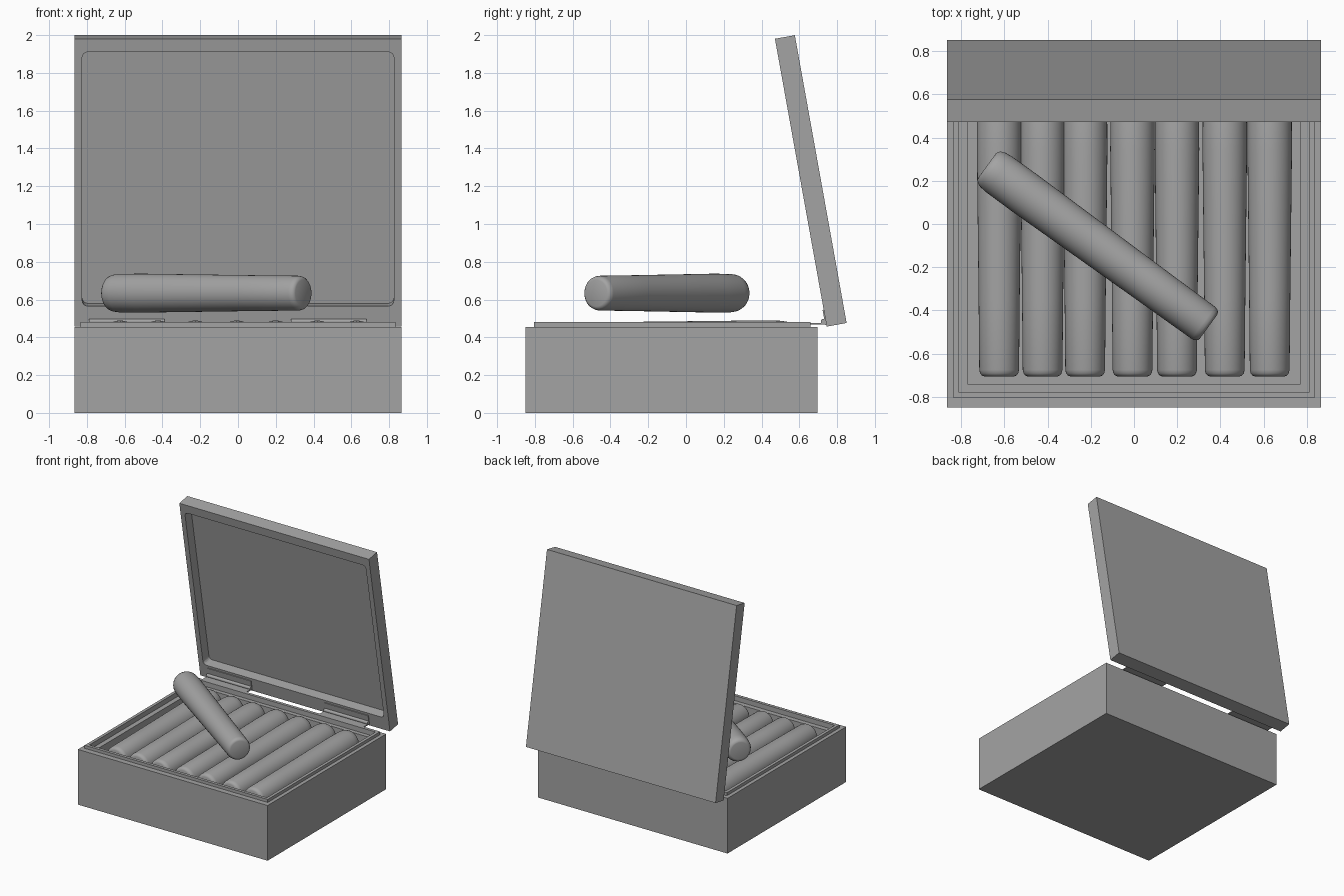
import bpy, bmesh, math
from mathutils import Matrix, Vector

if "Cube" in bpy.data.objects:
    bpy.data.objects.remove(bpy.data.objects["Cube"])

GREY = (0.37, 0.37, 0.37, 1)
mat = bpy.data.materials.new("plain grey")
mat.use_nodes = True
mat.diffuse_color = GREY
mat.node_tree.nodes["Principled BSDF"].inputs["Base Color"].default_value = GREY


def finish(bm, name, matrix=Matrix(), smooth=False):
    bmesh.ops.remove_doubles(bm, verts=bm.verts, dist=0.0005)
    bmesh.ops.recalc_face_normals(bm, faces=bm.faces)
    mesh = bpy.data.meshes.new(name)
    bm.to_mesh(mesh)
    bm.free()
    mesh.materials.append(mat)
    obj = bpy.data.objects.new(name, mesh)
    bpy.context.collection.objects.link(obj)
    obj.matrix_world = matrix
    if smooth:
        bpy.ops.object.select_all(action='DESELECT')
        obj.select_set(True)
        bpy.context.view_layer.objects.active = obj
        bpy.ops.object.shade_smooth_by_angle(angle=math.radians(35))
    return obj


def loft(loops):
    """Join closed loops of points in order and cap both ends."""
    bm = bmesh.new()
    rings = [[bm.verts.new(p) for p in loop] for loop in loops]
    for a, b in zip(rings, rings[1:]):
        for i in range(len(a)):
            j = (i + 1) % len(a)
            bm.faces.new((a[i], a[j], b[j], b[i]))
    bm.faces.new(rings[0])
    bm.faces.new(rings[-1])
    return bm


def rect(hx, y0, y1, z, r=0, n=5):
    """Rectangle loop with corner radius r."""
    pts = []
    corners = [(hx - r, y1 - r), (r - hx, y1 - r), (r - hx, y0 + r), (hx - r, y0 + r)]
    for k, (cx, cy) in enumerate(corners):
        for i in range(n):
            a = math.pi / 2 * (k + i / (n - 1))
            pts.append((cx + r * math.cos(a), cy + r * math.sin(a), z))
    return pts


def box(name, x0, x1, y0, y1, z0, z1, matrix=Matrix()):
    move = Matrix.Translation(((x0 + x1) / 2, 0, 0))
    hx = (x1 - x0) / 2
    return finish(loft([rect(hx, y0, y1, z0), rect(hx, y0, y1, z1)]), name, matrix @ move)


# Case body: outer wall, raised lip, stepped lining and floor
finish(loft([
    rect(0.865, -0.85, 0.695, 0),
    rect(0.865, -0.85, 0.695, 0.455),
    rect(0.835, -0.805, 0.66, 0.455),
    rect(0.835, -0.805, 0.66, 0.48),
    rect(0.81, -0.78, 0.635, 0.48),
    rect(0.81, -0.78, 0.635, 0.44),
    rect(0.77, -0.74, 0.6, 0.44),
    rect(0.77, -0.74, 0.6, 0.28),
]), "case_body")

# Open lid with a round-cornered recess
lid_frame = Matrix.Translation((0, 0.745, 0.457)) @ Matrix.Rotation(math.radians(100.2), 4, 'X')
finish(loft([
    rect(0.865, 0, 1.548, -0.107),
    rect(0.865, 0, 1.548, 0),
    rect(0.825, 0.11, 1.477, 0, 0.03),
    rect(0.825, 0.11, 1.477, -0.08, 0.03),
]), "lid", lid_frame)


# Rolls: turned profile (distance along the axis, radius)
PROFILE = [(0, 0.07), (0.004, 0.08), (0.014, 0.088), (0.03, 0.092), (0.35, 0.095),
           (0.7, 0.099), (1.05, 0.103), (1.2, 0.102), (1.235, 0.098),
           (1.255, 0.09), (1.265, 0.078), (1.267, 0.07)]


def roll(name, foot, direction, sides=40):
    turn = [2 * math.pi * i / sides for i in range(sides)]
    bm = loft([[(r * math.cos(a), r * math.sin(a), t) for a in turn] for t, r in PROFILE])
    aim = Vector(direction).to_track_quat('Z', 'Y').to_matrix().to_4x4()
    finish(bm, name, Matrix.Translation(foot) @ aim, smooth=True)


for i, x in enumerate((-0.624, -0.423, -0.226, -0.007, 0.199, 0.42, 0.628)):
    roll(f"packed_roll_{i + 1}", (x, -0.705, 0.386), (0, 1, 0))
roll("loose_roll", (0.345, -0.475, 0.634), (-1.025, 0.745, 0))

# Two hinges: a leaf on the case, a leaf on the lid and a pin
for side, x0, x1 in (("right", -0.79, -0.39), ("left", 0.28, 0.68)):
    box(f"{side}_hinge_case_leaf", x0, x1, 0.66, 0.745, 0.468, 0.476)
    box(f"{side}_hinge_lid_leaf", x0, x1, 0.01, 0.09, 0, 0.006, lid_frame)
    circle = [2 * math.pi * i / 16 for i in range(16)]
    pin = loft([[(x, 0.728 + 0.014 * math.cos(a), 0.484 + 0.014 * math.sin(a)) for a in circle]
                for x in (x0, x1)])
    finish(pin, f"{side}_hinge_pin", smooth=True)
